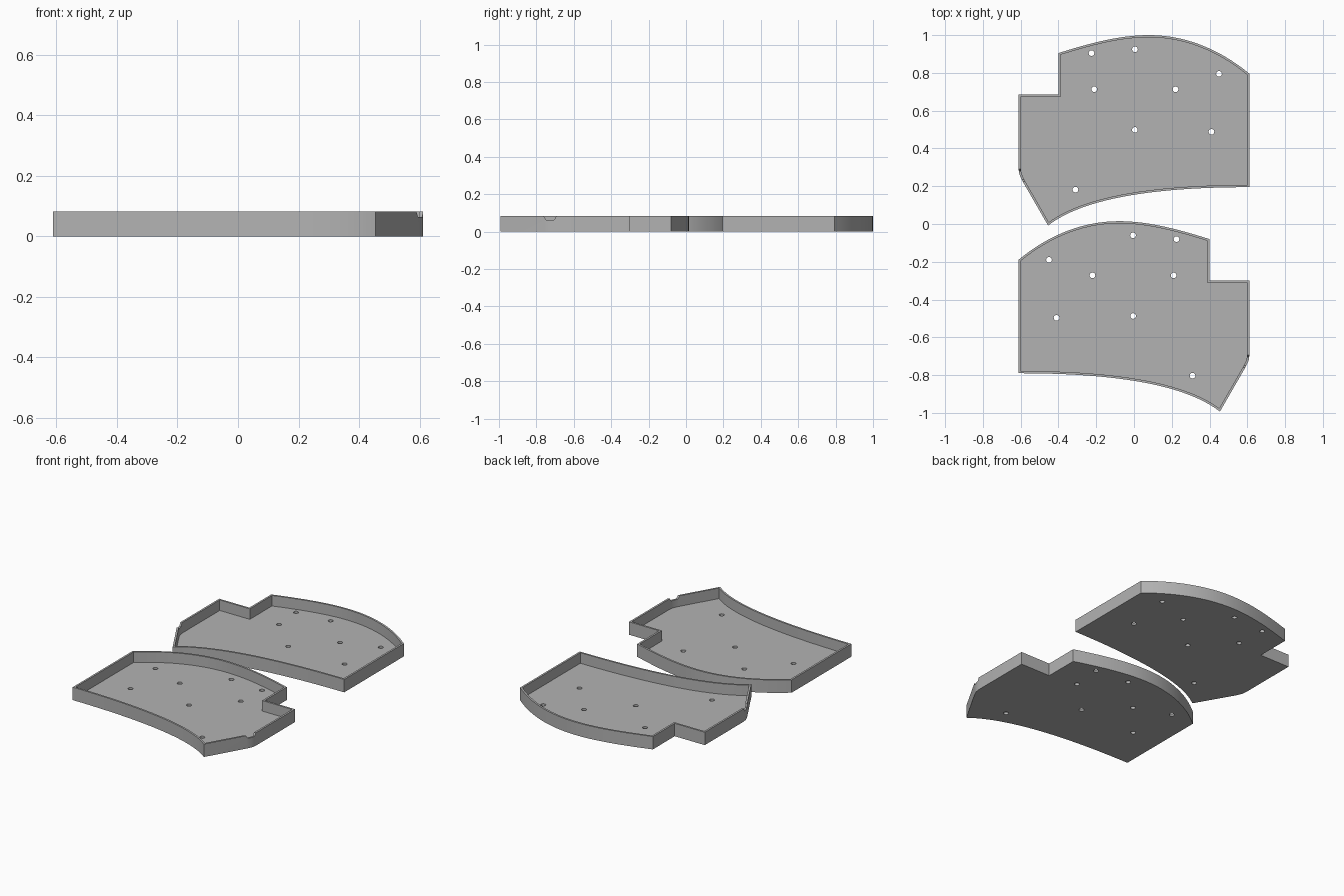
import bpy, bmesh, math
from mathutils import Vector
from mathutils.geometry import interpolate_bezier

if "Cube" in bpy.data.objects:
    bpy.data.objects.remove(bpy.data.objects["Cube"])

HEIGHT, FLOOR, WALL = 0.082, 0.015, 0.012

grey = bpy.data.materials.new("grey plastic")
grey.diffuse_color = (0.45, 0.45, 0.45, 1)
grey.use_nodes = True
grey.node_tree.nodes["Principled BSDF"].inputs["Base Color"].default_value = grey.diffuse_color


def curve(*pts, n=16):
    """Points of a cubic curve, last one left out."""
    return list(interpolate_bezier(*[Vector(p) for p in pts], n))[:-1]


def prism(name, pts, z0, z1):
    """Extrude a flat counter-clockwise outline between two heights."""
    bm = bmesh.new()
    face = bm.faces.new([bm.verts.new((p[0], p[1], z0)) for p in pts])
    top = bmesh.ops.extrude_face_region(bm, geom=[face])["geom"]
    for v in top:
        if isinstance(v, bmesh.types.BMVert):
            v.co.z = z1
    bmesh.ops.recalc_face_normals(bm, faces=bm.faces)
    return finish(name, bm)


def finish(name, bm):
    me = bpy.data.meshes.new(name)
    bm.to_mesh(me)
    bm.free()
    me.materials.append(grey)
    ob = bpy.data.objects.new(name, me)
    bpy.context.collection.objects.link(ob)
    return ob


def inset(pts, d):
    """Move a counter-clockwise outline inwards with mitred corners."""
    out = []
    for i, p in enumerate(pts):
        a = (p - pts[i - 1]).normalized()
        b = (pts[(i + 1) % len(pts)] - p).normalized()
        na, nb = Vector((-a.y, a.x)), Vector((-b.y, b.x))
        out.append(p + (na + nb) * (d / (1 + na.dot(nb))))
    return out


def cut(ob, cutter):
    mod = ob.modifiers.new("cut", 'BOOLEAN')
    mod.operation, mod.solver, mod.object = 'DIFFERENCE', 'EXACT', cutter
    bpy.context.view_layer.objects.active = ob
    bpy.ops.object.modifier_apply(modifier=mod.name)
    bpy.data.objects.remove(cutter)


# Tray outline, clockwise from the left corner of the arched back edge
outline = curve((-.612, -.19), (-.46, -.065), (-.28, .015), (-.08, .015))
outline += curve((-.08, .015), (.08, .015), (.24, -.03), (.40, -.08))
outline += [Vector(p) for p in ((.40, -.08), (.40, -.30), (.612, -.30),
                                (.612, -.69), (.607, -.722), (.592, -.755))]
outline += curve((.455, -.993), (.27, -.85), (-.1, -.79), (-.612, -.79), n=24)
outline += [Vector((-.612, -.79))]
outline = [Vector((p[0], p[1])) for p in outline]

screw_holes = [(-.45, -.19), (-.22, -.272), (-.41, -.497), (-.005, -.06),
               (-.005, -.487), (.225, -.08), (.21, -.272), (.31, -.803)]


def tray(name, side, shift):
    def place(p):
        return Vector((p[0] * side, p[1] + shift))
    pts = [place(p) for p in outline]
    if side > 0:
        pts.reverse()
    ob = prism(name, pts, 0, HEIGHT)
    # hollow inside
    cut(ob, prism("cavity", inset(pts, WALL), FLOOR, HEIGHT + .05))
    # screw holes through the floor
    bm = bmesh.new()
    for h in screw_holes:
        c = place(h)
        r = bmesh.ops.create_cone(bm, cap_ends=True, segments=20,
                                  radius1=.015, radius2=.015, depth=.1)
        bmesh.ops.translate(bm, verts=r["verts"], vec=(c.x, c.y, 0))
    cut(ob, finish("holes", bm))
    # tapered cable notch in the rim of the side wall
    bm = bmesh.new()
    r = bmesh.ops.create_cube(bm, size=1)
    for v in r["verts"]:
        half = .036 if v.co.z > 0 else .022
        v.co = (side * .60 + v.co.x * .1,
                shift - .727 + math.copysign(half, v.co.y),
                HEIGHT + .004 if v.co.z > 0 else .063)
    cut(ob, finish("notch", bm))
    # smooth curved walls, crisp corners
    bpy.ops.object.select_all(action='DESELECT')
    ob.select_set(True)
    bpy.context.view_layer.objects.active = ob
    bpy.ops.object.shade_smooth_by_angle(angle=math.radians(20))


tray("front_tray", 1, 0)
tray("back_tray", -1, .985)
